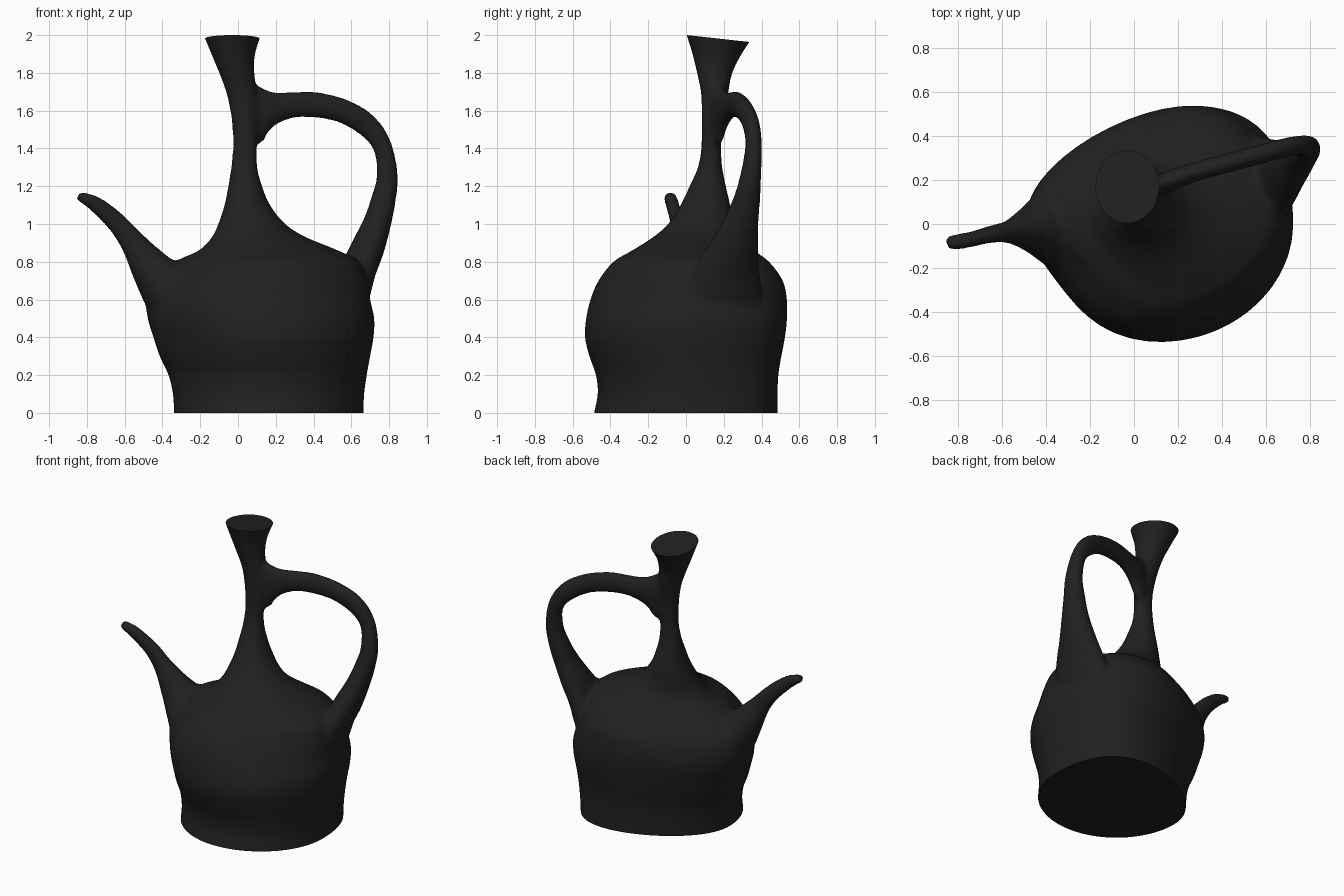
import bpy, bmesh, math
from mathutils import Vector

if "Cube" in bpy.data.objects:
    bpy.data.objects.remove(bpy.data.objects["Cube"])

SIDES = 48


def smooth_rows(rows, steps=6):
    """Catmull-Rom interpolation of rows of numbers."""
    out = []
    for i in range(len(rows) - 1):
        a, b, c, d = (rows[max(0, min(len(rows) - 1, i + k))] for k in (-1, 0, 1, 2))
        for s in range(steps):
            t = s / steps
            out.append([0.5 * (2 * q + (r - p) * t + (2 * p - 5 * q + 4 * r - u) * t * t
                               + (3 * q - p - 3 * r + u) * t ** 3)
                        for p, q, r, u in zip(a, b, c, d)])
    return out + [list(rows[-1])]


def ramp(v, lo, hi):
    t = min(1, max(0, (v - lo) / (hi - lo)))
    return t * t * (3 - 2 * t)


def loft(bm, rings):
    """Skin a closed tube through rings of points."""
    loops = [[bm.verts.new(p) for p in ring] for ring in rings]
    for a, b in zip(loops, loops[1:]):
        for i in range(len(a)):
            j = (i + 1) % len(a)
            bm.faces.new((a[i], a[j], b[j], b[i]))
    bm.faces.new(loops[0][::-1])
    bm.faces.new(loops[-1])


def tube(bm, rows, side):
    """Tube along x, y, z with in-plane and sideways radii."""
    rows = smooth_rows(rows)
    pts = [Vector(r[:3]) for r in rows]
    rings = []
    for i, r in enumerate(rows):
        t = (pts[min(i + 1, len(pts) - 1)] - pts[max(i - 1, 0)]).normalized()
        n = t.cross(side).normalized()
        b = n.cross(t).normalized()
        rings.append([pts[i] + n * (r[3] + .004) * math.cos(a) - b * (r[4] + .004) * math.sin(a)
                      for a in (2 * math.pi * k / SIDES for k in range(SIDES))])
    loft(bm, rings)


bm = bmesh.new()

# body and neck: z, x min, x max, y min, y max
body = [
    (-.08, -.34, .665, -.49, .48), (0, -.34, .665, -.485, .482), (.1, -.345, .668, -.465, .483),
    (.2, -.37, .682, -.475, .487), (.3, -.42, .70, -.51, .503), (.4, -.455, .718, -.533, .522),
    (.5, -.485, .722, -.527, .533), (.6, -.495, .70, -.505, .533), (.7, -.46, .685, -.463, .512),
    (.8, -.34, .64, -.385, .44), (.86, -.21, .53, -.285, .36), (.93, -.14, .36, -.175, .28),
    (1.0, -.105, .25, -.095, .25), (1.1, -.072, .17, -.03, .235), (1.2, -.052, .128, .018, .212),
    (1.3, -.037, .103, .062, .193), (1.4, -.028, .10, .08, .187), (1.5, -.03, .105, .083, .19),
    (1.6, -.042, .105, .083, .205), (1.7, -.063, .10, .078, .225), (1.8, -.097, .088, .058, .242),
    (1.9, -.136, .088, .034, .282), (2.0, -.175, .115, .003, .337), (2.06, -.20, .135, -.015, .37)]
rings = []
for z, x0, x1, y0, y1 in smooth_rows(body, 4):
    fat = min(1, max(0, (1.0 - z) / .25))      # egg shape fades out up the neck
    shoulder = ramp(z, .45, .8) * fat          # shoulders slope away on the diagonals
    dent = ramp(z, .1, .4) * fat               # hollow beside the spout
    tilt = max(0, z - 1.6) / .4 * .11          # mouth slopes to the back
    ring = []
    for k in range(SIDES):
        a = 2 * math.pi * k / SIDES
        c, s = math.cos(a), math.sin(a)
        r = 1 - .07 * shoulder * math.sin(2 * a) ** 2
        r -= .075 * dent * max(0, math.cos(a - math.radians(218))) ** 8
        y = (y0 + y1) / 2 + (y1 - y0) / 2 * s * r * (1 + .1 * fat * c)
        x = (x0 + x1) / 2 + (x1 - x0) / 2 * c * r + (.2 if s > 0 else .13) * fat * y * abs(s)
        ring.append((x, y, z - tilt * y))
    rings.append(ring)
loft(bm, rings)

# spout, flaring into the body
tube(bm, [(-.14, .0, .47, .2, .36), (-.27, -.005, .56, .175, .275), (-.37, -.012, .655, .145, .185),
          (-.46, -.022, .765, .105, .108), (-.555, -.035, .90, .066, .052),
          (-.64, -.045, 1.005, .052, .036), (-.74, -.07, 1.095, .042, .032),
          (-.80, -.08, 1.13, .031, .033), (-.85, -.084, 1.148, .02, .028)], Vector((0, 1, 0)))

# handle, flaring into neck and body
tube(bm, [(.02, .145, 1.6, .24, .03), (.085, .167, 1.595, .185, .038), (.13, .182, 1.603, .128, .043),
          (.2, .21, 1.615, .082, .042), (.29, .24, 1.63, .066, .04), (.4, .27, 1.632, .066, .04),
          (.55, .31, 1.60, .062, .04), (.68, .345, 1.525, .06, .04), (.765, .358, 1.41, .048, .042),
          (.79, .342, 1.25, .053, .053), (.768, .32, 1.12, .062, .07), (.735, .29, 1.0, .07, .093),
          (.685, .255, .87, .083, .13), (.635, .22, .75, .085, .175), (.585, .19, .6, .09, .21),
          (.5, .15, .45, .09, .2)], Vector((-.22, 1, 0)))
bmesh.ops.recalc_face_normals(bm, faces=bm.faces)

mesh = bpy.data.meshes.new("coffee_pot")
bm.to_mesh(mesh)
bm.free()
pot = bpy.data.objects.new("coffee_pot", mesh)
bpy.context.collection.objects.link(pot)
bpy.context.view_layer.objects.active = pot
pot.select_set(True)

# melt the parts into one skin
remesh = pot.modifiers.new("merge", 'REMESH')
remesh.mode = 'VOXEL'
remesh.voxel_size = .014
soften = pot.modifiers.new("soften", 'SMOOTH')
soften.factor = .5
soften.iterations = 12
for name in ("merge", "soften"):
    bpy.ops.object.modifier_apply(modifier=name)

# slice a flat base and a flat, tilted mouth
bm = bmesh.new()
bm.from_mesh(pot.data)
for co, no in (((0, 0, 0), (0, 0, -1)), ((0, .005, 2.0), (0, .11, 1))):
    bmesh.ops.bisect_plane(bm, geom=bm.verts[:] + bm.edges[:] + bm.faces[:], plane_co=co,
                           plane_no=no, clear_outer=True)
    bmesh.ops.holes_fill(bm, edges=[e for e in bm.edges if e.is_boundary], sides=0)
bmesh.ops.recalc_face_normals(bm, faces=bm.faces)
bm.to_mesh(pot.data)
bm.free()

black_clay = bpy.data.materials.new("black_clay")
black_clay.diffuse_color = (.015, .015, .015, 1)
black_clay.use_nodes = True
black_clay.node_tree.nodes["Principled BSDF"].inputs["Base Color"].default_value = black_clay.diffuse_color
pot.data.materials.clear()
pot.data.materials.append(black_clay)
bpy.ops.object.shade_smooth_by_angle(angle=math.radians(35))
